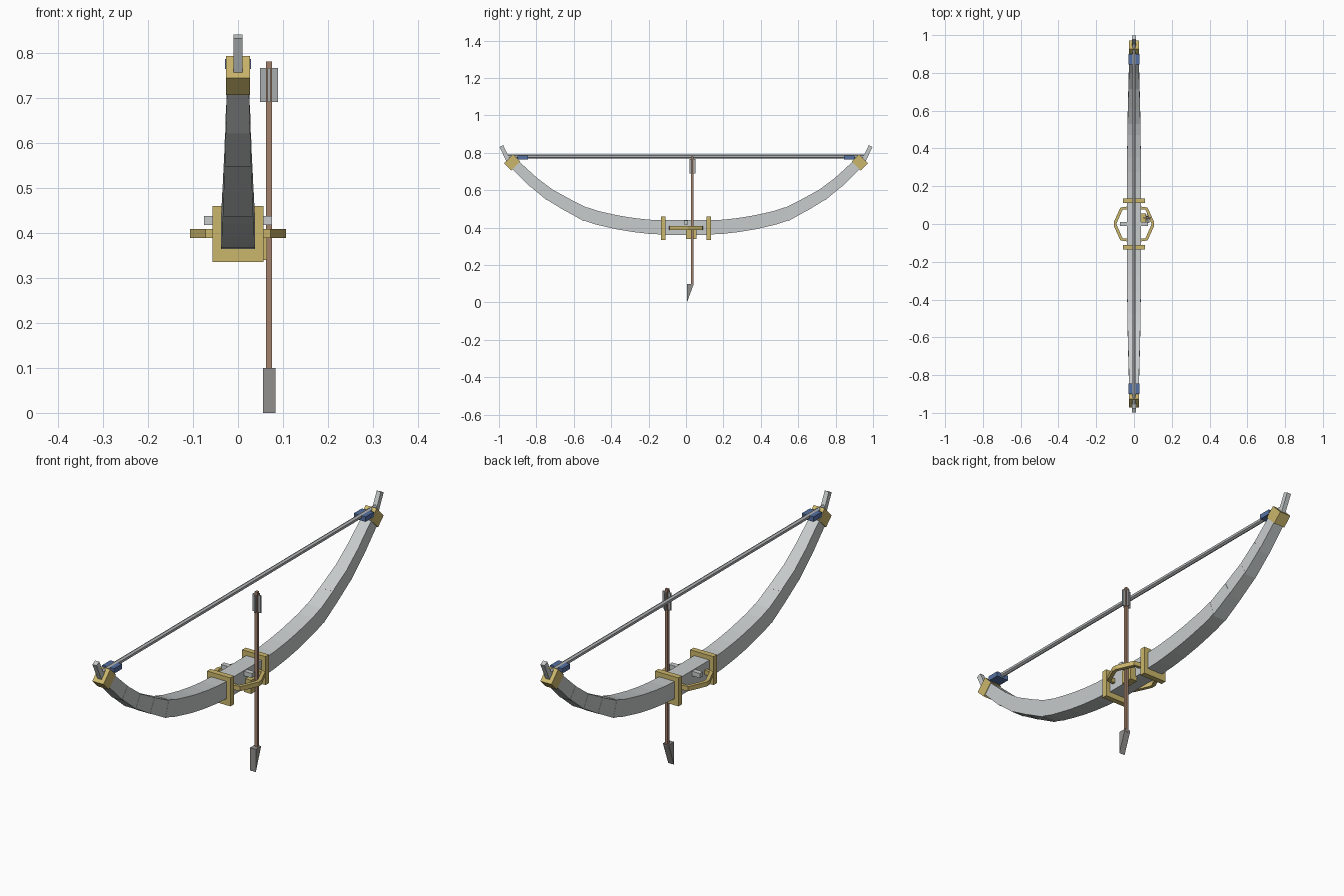
import bpy, bmesh, math
from mathutils import Vector, Matrix

if "Cube" in bpy.data.objects:
    bpy.data.objects.remove(bpy.data.objects["Cube"])


def mat(name, col):
    m = bpy.data.materials.new(name)
    m.diffuse_color = (*col, 1)
    m.use_nodes = True
    m.node_tree.nodes["Principled BSDF"].inputs["Base Color"].default_value = m.diffuse_color
    return m


SILVER = mat("silver", (0.57, 0.60, 0.60))
GOLD = mat("gold", (0.60, 0.47, 0.15))
WOOD = mat("wood", (0.36, 0.22, 0.15))
BLUE = mat("blue", (0.09, 0.16, 0.36))
STEEL = mat("steel", (0.29, 0.28, 0.27))
CORD = mat("cord", (0.45, 0.46, 0.47))
VANE = mat("vane", (0.40, 0.42, 0.43))


def finish(name, bm, m):
    bmesh.ops.recalc_face_normals(bm, faces=bm.faces)
    me = bpy.data.meshes.new(name)
    bm.to_mesh(me)
    bm.free()
    me.materials.append(m)
    ob = bpy.data.objects.new(name, me)
    bpy.context.collection.objects.link(ob)
    return ob


def box(name, lo, hi, m, tilt=0):
    """Box between two corners, turned about its own x axis."""
    lo, hi = Vector(lo), Vector(hi)
    bm = bmesh.new()
    bmesh.ops.create_cube(bm, size=1, matrix=Matrix.Translation((lo + hi) / 2)
                          @ Matrix.Rotation(tilt, 4, 'X')
                          @ Matrix.Diagonal((*(hi - lo), 1)))
    return finish(name, bm, m)


def sweep(name, pts, sizes, side, m):
    """Rectangular section (half width, half depth) swept along (a, b) points.
    side(a, b, w) maps path plane plus sideways offset to xyz."""
    bm = bmesh.new()
    pts = [Vector(p) for p in pts]
    rings = []
    for i, p in enumerate(pts):
        d = (pts[min(i + 1, len(pts) - 1)] - pts[max(i - 1, 0)]).normalized()
        n = Vector((-d.y, d.x))
        w, h = sizes[i]
        rings.append([bm.verts.new(side(*(p + n * h * t), w * s))
                      for s, t in ((-1, -1), (1, -1), (1, 1), (-1, 1))])
    for a, b in zip(rings, rings[1:]):
        for k in range(4):
            bm.faces.new((a[k], a[(k + 1) % 4], b[(k + 1) % 4], b[k]))
    bm.faces.new(rings[0])
    bm.faces.new(rings[-1])
    return finish(name, bm, m)


# grip between two flanges
box("grip", (-0.037, -0.13, 0.36), (0.037, 0.13, 0.44), SILVER)
box("sight_pin", (-0.075, -0.011, 0.417), (0.075, 0.011, 0.437), SILVER)
box("arrow_bracket", (0.03, 0.0, 0.34), (0.064, 0.055, 0.40), GOLD)

joints = [(0.54, 0.472), (0.64, 0.525), (0.735, 0.58), (0.823, 0.65), (0.92, 0.742)]
inner = [(0.12, 0.401), (0.20, 0.405), (0.28, 0.414), (0.36, 0.427),
         (0.42, 0.440), (0.48, 0.454), (0.54, 0.474)]

for s, tag in ((-1, "front"), (1, "back")):
    def limb_plane(y, z, w, s=s):
        return (w, s * y, z)

    box(tag + "_flange", (-0.057, s * 0.122 - 0.012, 0.335),
        (0.057, s * 0.122 + 0.012, 0.46), GOLD)

    # smooth inner limb
    sweep(tag + "_inner_limb", inner,
          [(0.038 - 0.0006 * i, 0.038 - 0.0003 * i) for i in range(len(inner))],
          limb_plane, SILVER)

    # stepped outer limb segments
    for i, (a, b) in enumerate(zip(joints, joints[1:])):
        a, b = Vector(a), Vector(b)
        a = a - (b - a).normalized() * 0.012
        w, h = 0.034 - 0.0025 * i, 0.036 - 0.002 * i
        sweep(f"{tag}_limb_segment_{i + 1}", [a, b],
              [(w, h), (w - 0.002, h - 0.003)], limb_plane, SILVER)

    # tip cap, nock and string wrap
    sweep(tag + "_tip_cap", [(0.91, 0.73), (0.949, 0.768)],
          [(0.027, 0.034), (0.027, 0.034)], limb_plane, GOLD)
    sweep(tag + "_nock", [(0.945, 0.748), (0.987, 0.836)],
          [(0.010, 0.011), (0.010, 0.011)], limb_plane, SILVER)
    box(tag + "_string_wrap", (-0.029, s * 0.873 - 0.028, 0.764),
        (0.029, s * 0.873 + 0.028, 0.786), BLUE)

    # guard bars around the grip, one on each side
    half = [(0.03, 0.085), (0.066, 0.082), (0.099, 0.008)]
    path = half + [(x, -y) for x, y in reversed(half)]
    sweep(("left" if s < 0 else "right") + "_guard", path, [(0.010, 0.008)] * 6,
          lambda x, y, w, s=s: (s * x, y, 0.398 + w), GOLD)

# bowstring
bm = bmesh.new()
bmesh.ops.create_cone(bm, cap_ends=True, segments=6, radius1=0.0105, radius2=0.0105,
                      depth=1.91, matrix=Matrix.Translation((0, 0, 0.78))
                      @ Matrix.Rotation(math.pi / 2, 4, 'X'))
finish("bowstring", bm, CORD)

# arrow standing upright beside the grip
AX, AY = 0.069, 0.033
box("arrow_shaft", (AX - 0.0065, AY - 0.0065, 0.09), (AX + 0.0065, AY + 0.0065, 0.78), WOOD)
box("wide_vane", (AX - 0.02, AY - 0.003, 0.69), (AX + 0.02, AY + 0.003, 0.766), VANE)
box("cross_vane", (AX - 0.003, AY - 0.015, 0.69), (AX + 0.003, AY + 0.018, 0.766), VANE)

# wedge arrowhead
bm = bmesh.new()
tri = [(0.005, 0.0), (0.042, 0.1), (0.005, 0.1)]
f = bm.faces.new([bm.verts.new((AX - 0.014, y, z)) for y, z in tri])
ext = bmesh.ops.extrude_face_region(bm, geom=[f])
bmesh.ops.translate(bm, vec=(0.028, 0, 0),
                    verts=[g for g in ext["geom"] if isinstance(g, bmesh.types.BMVert)])
finish("arrowhead", bm, STEEL)
